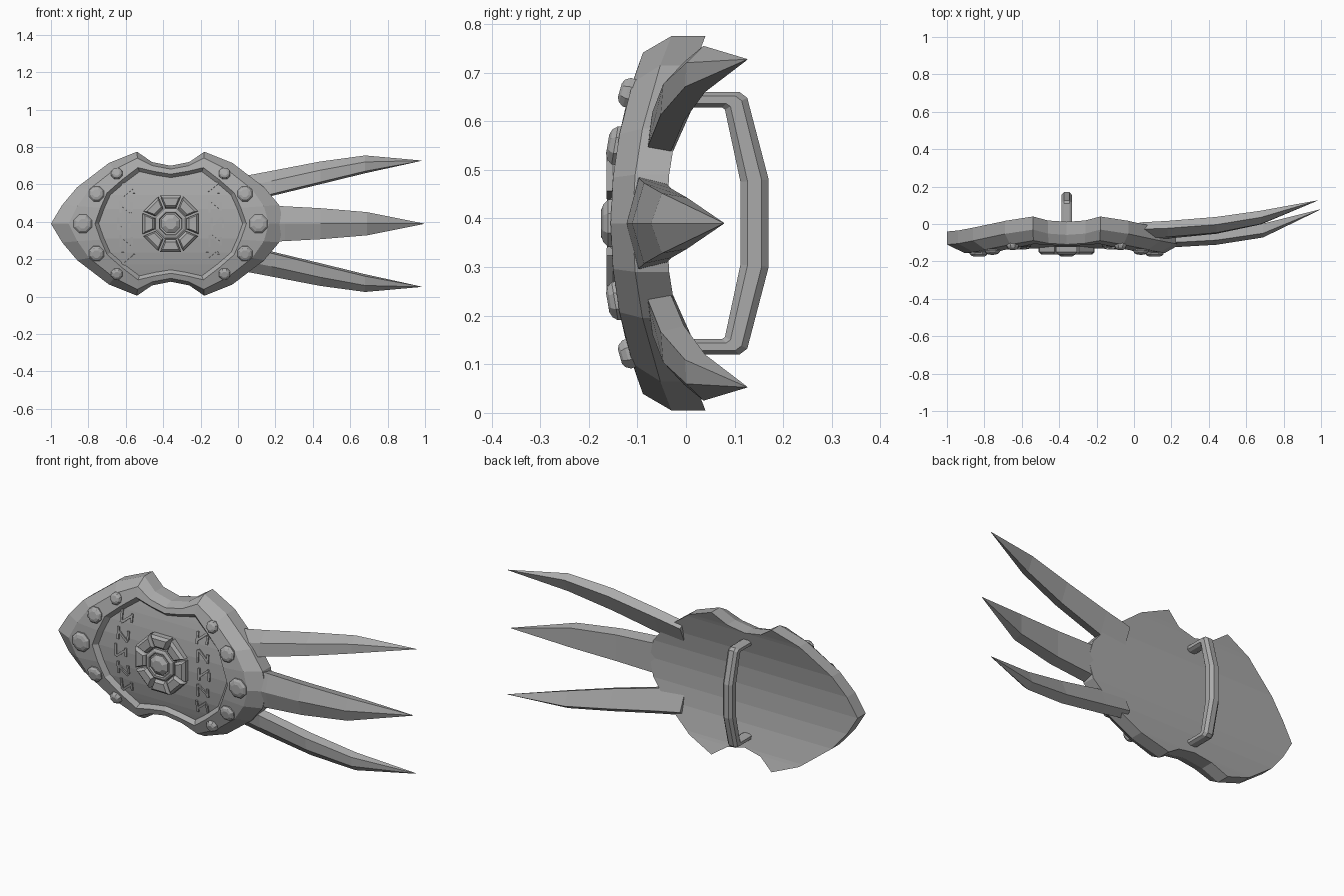
import bpy, bmesh, math
from mathutils import Vector

if "Cube" in bpy.data.objects:
    bpy.data.objects.remove(bpy.data.objects["Cube"])

CX, CZ = -0.36, 0.39          # shield centre

steel = bpy.data.materials.new("grey_steel")
steel.use_nodes = True
GREY = (0.4, 0.4, 0.4, 1)
steel.diffuse_color = GREY
steel.node_tree.nodes["Principled BSDF"].inputs["Base Color"].default_value = GREY


def curve(z):
    """Depth of the curved back at height z."""
    return -0.04 + 0.54 * (z - CZ) ** 2


def finish(bm, name):
    bmesh.ops.recalc_face_normals(bm, faces=bm.faces)
    mesh = bpy.data.meshes.new(name)
    bm.to_mesh(mesh)
    bm.free()
    mesh.materials.append(steel)
    obj = bpy.data.objects.new(name, mesh)
    bpy.context.collection.objects.link(obj)
    return obj


def add_loft(bm, rings):
    """Join rings of equal length and cap both ends."""
    loops = [[bm.verts.new(p) for p in ring] for ring in rings]
    n = len(loops[0])
    for a, b in zip(loops, loops[1:]):
        for i in range(n):
            j = (i + 1) % n
            bm.faces.new((a[i], a[j], b[j], b[i]))
    return bm.faces.new(loops[0]), bm.faces.new(loops[-1])


def loft(name, rings):
    bm = bmesh.new()
    add_loft(bm, rings)
    return finish(bm, name)


def on_front(x, z, offset):
    """Frame on the front: returns a function of local (across, up, out)."""
    slope = 1.08 * (z - CZ)
    up = Vector((0, slope, 1)).normalized()
    out = Vector((0, -1, slope)).normalized()
    base = Vector((x, curve(z) - offset, z))
    return lambda u, v, h: base + Vector((u, 0, 0)) + up * v + out * h


# Shield body: outline quarter mirrored to all four sides
def full_loop(quarter):
    left = [(-x, z) for x, z in quarter]
    top = left + [(min(x, 0.605), z) for x, z in reversed(quarter[:-1])]
    return top + [(x, -z) for x, z in reversed(top[1:-1])]


outline = full_loop([(0.64, 0), (0.58, 0.1), (0.5, 0.195), (0.33, 0.325),
                     (0.18, 0.385), (0.1, 0.33), (0, 0.31)])
panel = full_loop([(0.405, 0), (0.375, 0.085), (0.34, 0.165), (0.26, 0.235),
                   (0.175, 0.3), (0.09, 0.28), (0, 0.265)])
crest = [(a[0] * 0.6 + b[0] * 0.4, a[1] * 0.6 + b[1] * 0.4)
         for a, b in zip(outline, panel)]
floor = [(x * 0.95, z * 0.93) for x, z in panel]


def ring_at(loop, depth):
    return [(CX + x, -depth, CZ + z) for x, z in loop]


bm = bmesh.new()
add_loft(bm, [ring_at(outline, 0), ring_at(outline, 0.07), ring_at(crest, 0.115),
              ring_at(panel, 0.115), ring_at(floor, 0.09)])
# Split the back and the panel into strips so that they can bend
for depth, loop in ((0, outline), (0.09, floor)):
    for z in sorted({round(p[1], 4) for p in loop})[1:-1]:
        flat = [f for f in bm.faces if all(abs(v.co.y + depth) < 1e-4 for v in f.verts)]
        geom = set(flat)
        for f in flat:
            geom.update(f.verts, f.edges)
        bmesh.ops.bisect_plane(bm, geom=list(geom), dist=1e-4,
                               plane_co=(0, 0, CZ + z), plane_no=(0, 0, 1))
for v in bm.verts:
    v.co.y += curve(v.co.z)
finish(bm, "shield_body")


# Round faceted studs
def stud(name, x, z, offset, profile, sides=8):
    at = on_front(x, z, offset)
    angles = [math.tau * (i + 0.5) / sides for i in range(sides)]
    return loft(name, [[at(r * math.cos(a), r * math.sin(a), h) for a in angles]
                       for r, h in profile])


for dx, dz, r in ((0.47, 0, 0.053), (0.397, 0.157, 0.043), (0.288, 0.264, 0.033)):
    for sx in (-1, 1):
        for sz in ((1, -1) if dz else (1,)):
            stud("rim_stud", CX + sx * dx, CZ + sz * dz, 0.1,
                 [(r, 0), (r, 0.02), (r * 0.8, 0.03), (r * 0.5, 0.035)])

# Central boss: eight bevelled blocks, an inner ring and a gem
at = on_front(CX, CZ, 0.08)
bm = bmesh.new()
for i in range(8):
    mid = math.tau * i / 8
    rings = []
    for inset, h in ((0, 0), (0, 0.03), (0.013, 0.043)):
        ring = []
        for r, side in ((0.085 + inset, -1), (0.15 - inset, -1),
                        (0.15 - inset, 1), (0.085 + inset, 1)):
            half = r * math.tan(math.pi / 8) - 0.006 - inset * 0.6
            c, s = math.cos(mid), math.sin(mid)
            ring.append(at(r * c - side * half * s, r * s + side * half * c, h))
        rings.append(ring)
    add_loft(bm, rings)
finish(bm, "boss_blocks")
stud("boss_inner_ring", CX, CZ, 0.08,
     [(0.087, 0), (0.087, 0.035), (0.075, 0.042), (0.066, 0.042), (0.062, 0.03)])
stud("boss_gem", CX, CZ, 0.08, [(0.055, 0), (0.055, 0.04), (0.03, 0.055)])

# Abstract carved strokes down both sides of the panel
bm = bmesh.new()


def stroke(x, z, length, angle):
    at = on_front(CX + x, CZ + z, 0.088)
    c, s = math.cos(angle), math.sin(angle)
    corners = [(-length / 2, -0.006), (length / 2, -0.006),
               (length / 2, 0.006), (-length / 2, 0.006)]
    add_loft(bm, [[at(u * c - v * s, u * s + v * c, h) for u, v in corners]
                  for h in (0, 0.008)])


for sx in (-1, 1):
    for k in range(-2, 3):
        x, z = sx * (0.25 - 0.012 * abs(k)), k * 0.092
        stroke(x - 0.03, z, 0.065, 1.57)
        stroke(x, z + 0.012 * sx, 0.07, -0.7 if k % 2 else 0.7)
        stroke(x + 0.03, z, 0.045, 1.57)
finish(bm, "panel_strokes")


# Spikes: five-sided section with a front ridge, tapering to a point
SECTION = [(1, 0), (0.4, 1), (-1, 0.85), (-1, -0.85), (0.4, -1)]


def spike(name, stations, tilt, side=1):
    c, s = math.cos(tilt), math.sin(tilt)
    rings = []
    for x, y, dz, half, thick in stations:
        rings.append([(x, y - u * thick * c + v * half * s,
                       CZ + side * (dz + u * thick * s + v * half * c))
                      for u, v in SECTION])
    return loft(name, rings)


spike("middle_spike", [(0.12, -0.085, 0, 0.1, 0.04), (0.25, -0.08, 0, 0.093, 0.042),
                       (0.44, -0.07, 0, 0.083, 0.041), (0.69, -0.035, 0, 0.062, 0.037),
                       (0.995, 0.077, 0, 0.001, 0.001)], 0)
for name, side in (("upper_spike", 1), ("lower_spike", -1)):
    spike(name, [(0.03, -0.045, 0.185, 0.07, 0.032), (0.18, -0.038, 0.215, 0.068, 0.034),
                 (0.44, -0.015, 0.272, 0.06, 0.035), (0.68, 0.028, 0.318, 0.046, 0.03),
                 (0.98, 0.125, 0.337, 0.001, 0.001)], 0.42, side)

# Grip: chamfered bar swept along a bent path, mirrored top to bottom
half_path = [((-0.02, 0.27), (-0.02, 0.238)), ((0.11, 0.27), (0.074, 0.238)),
             ((0.126, 0.258), (0.08, 0.234)), ((0.17, 0.09), (0.112, 0.085))]
path = half_path + [tuple((y, -z) for y, z in pair) for pair in reversed(half_path)]
rings = []
for outer, inner in path:
    ring = []
    for t, w in ((0, 0.5), (0.25, 1), (0.75, 1), (1, 0.5)):
        ring.append((w, t))
    ring += [(-w, t) for w, t in reversed(ring)]
    rings.append([(-0.36 + 0.028 * w, outer[0] + (inner[0] - outer[0]) * t,
                   CZ + outer[1] + (inner[1] - outer[1]) * t) for w, t in ring])
loft("hand_grip", rings)
